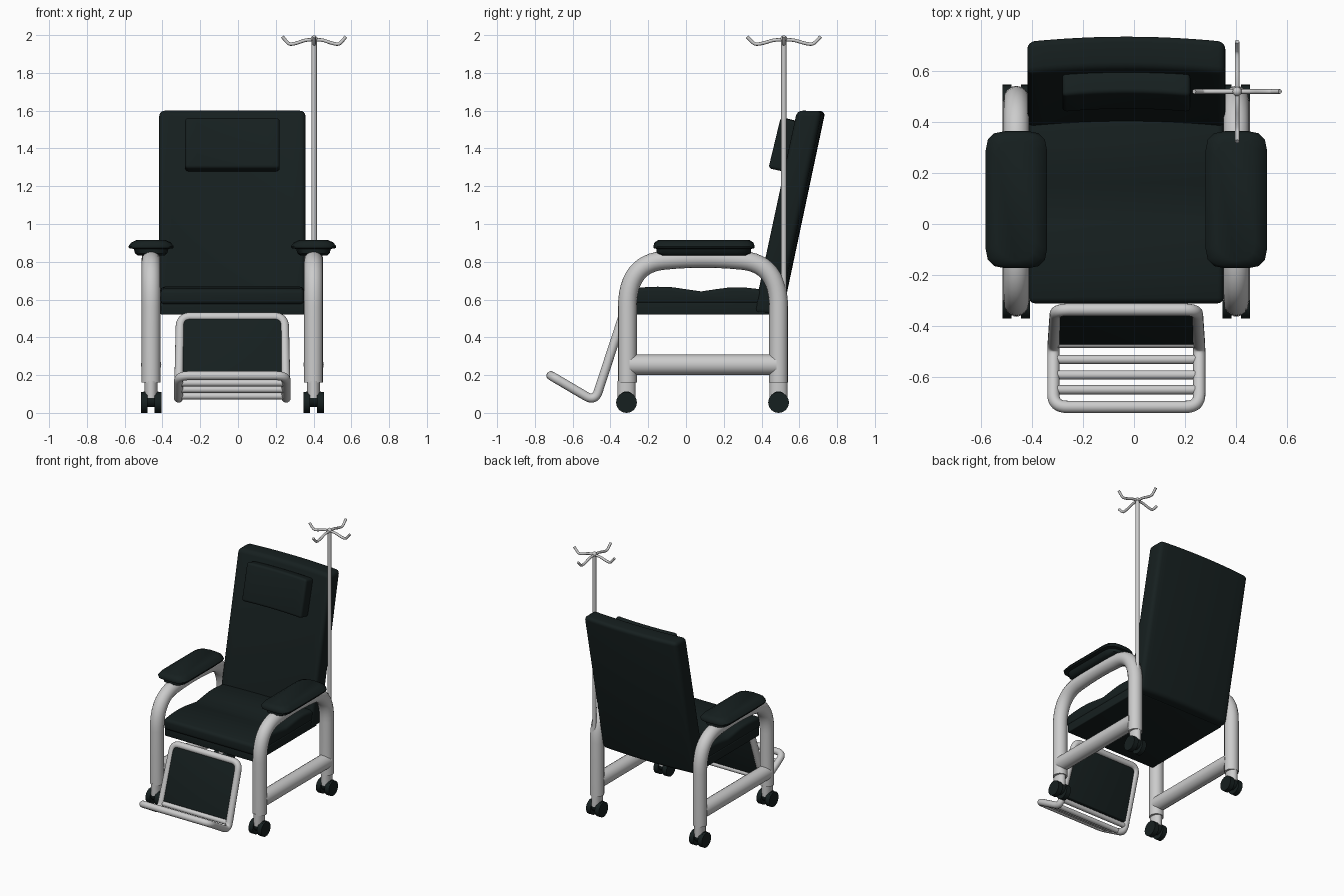
import bpy, bmesh, math
from mathutils import Vector, Matrix

if "Cube" in bpy.data.objects:
    bpy.data.objects.remove(bpy.data.objects["Cube"])

C = -0.03                     # centre line of the chair body
black = bpy.data.materials.new("black_upholstery")
black.diffuse_color = (0.008, 0.014, 0.014, 1)
black.use_nodes = True
black.node_tree.nodes["Principled BSDF"].inputs["Base Color"].default_value = black.diffuse_color


def finish(name, bm, mat=None, angle=40):
    bmesh.ops.recalc_face_normals(bm, faces=bm.faces)
    me = bpy.data.meshes.new(name)
    bm.to_mesh(me)
    bm.free()
    ob = bpy.data.objects.new(name, me)
    bpy.context.collection.objects.link(ob)
    if mat:
        me.materials.append(mat)
    smooth(ob, angle)
    return ob


def smooth(ob, angle=40):
    bpy.ops.object.select_all(action='DESELECT')
    ob.select_set(True)
    bpy.context.view_layer.objects.active = ob
    bpy.ops.object.shade_smooth_by_angle(angle=math.radians(angle))


def fillet(pts, r, closed=False, n=8):
    """Round the corners of a polyline with small quadratic curves."""
    pts = [Vector(p) for p in pts]
    out = []
    for i, p in enumerate(pts):
        if not closed and i in (0, len(pts) - 1):
            out.append(p)
            continue
        a, b = pts[i - 1] - p, pts[(i + 1) % len(pts)] - p
        s = p + a.normalized() * min(r, a.length * 0.48)
        e = p + b.normalized() * min(r, b.length * 0.48)
        for k in range(n + 1):
            t = k / n
            out.append(s * (1 - t) ** 2 + p * 2 * t * (1 - t) + e * t * t)
    return out


def tube(name, pts, radius, closed=False, res=6):
    cu = bpy.data.curves.new(name, 'CURVE')
    cu.dimensions = '3D'
    cu.bevel_depth, cu.bevel_resolution, cu.use_fill_caps = radius, res, True
    sp = cu.splines.new('POLY')
    sp.points.add(len(pts) - 1)
    for q, p in zip(sp.points, pts):
        q.co = (*p, 1)
    sp.use_cyclic_u = closed
    ob = bpy.data.objects.new(name, cu)
    bpy.context.collection.objects.link(ob)
    bpy.ops.object.select_all(action='DESELECT')
    ob.select_set(True)
    bpy.context.view_layer.objects.active = ob
    bpy.ops.object.convert(target='MESH')
    smooth(bpy.context.object)


def loft(bm, rings):
    rows = [[bm.verts.new(p) for p in r] for r in rings]
    n = len(rows[0])
    for a, b in zip(rows, rows[1:]):
        for i in range(n):
            bm.faces.new((a[i], a[(i + 1) % n], b[(i + 1) % n], b[i]))
    bm.faces.new(rows[0])
    bm.faces.new(rows[-1])


def cushion(name, profile, x0, x1, bevel, bow=0.0, segs=1):
    """Extrude a (y, z) side profile across x, bowed backwards, with soft edges."""
    bm = bmesh.new()
    rings = []
    for k in range(segs + 1):
        u = 2 * k / segs - 1
        rings.append([(x0 + (x1 - x0) * k / segs, y - bow * u * u, z) for y, z in profile])
    loft(bm, rings)
    bmesh.ops.recalc_face_normals(bm, faces=bm.faces)
    edges = [e for e in bm.edges if e.calc_face_angle(0) > 0.6]
    bmesh.ops.bevel(bm, geom=edges, offset=bevel, segments=4, profile=0.5, affect='EDGES')
    return finish(name, bm, black)


def cylinder(name, centre, r, depth, axis, mat=None, scale=(1, 1, 1)):
    bm = bmesh.new()
    rot = Matrix.Rotation(math.pi / 2, 4, 'Y') if axis == 'X' else Matrix()
    bmesh.ops.create_cone(bm, cap_ends=True, segments=24, radius1=r, radius2=r, depth=depth,
                          matrix=Matrix.Translation(centre) @ Matrix.Diagonal((*scale, 1)) @ rot)
    return finish(name, bm, mat)


# Seat base and wavy seat cushion
cushion("seat_base", [(-0.29, 0.52), (0.44, 0.52), (0.44, 0.585), (-0.29, 0.585)],
        C - 0.38, C + 0.38, 0.006)
wave = [(0.45, 0.645), (0.38, 0.656), (0.30, 0.665), (0.23, 0.664), (0.16, 0.655), (0.08, 0.643),
        (0.01, 0.653), (-0.07, 0.665), (-0.15, 0.668), (-0.22, 0.665), (-0.31, 0.655)]
cushion("seat_cushion", [(-0.31, 0.575), (0.45, 0.575)] + wave, C - 0.38, C + 0.38, 0.022)

# Reclined backrest and head pillow
cushion("backrest", [(0.375, 0.525), (0.51, 0.52), (0.738, 1.598), (0.605, 1.60)],
        C - 0.387, C + 0.387, 0.028, bow=0.02, segs=12)
cushion("head_pillow", [(0.447, 1.295), (0.54, 1.275), (0.605, 1.54), (0.512, 1.565)],
        C - 0.25, C + 0.25, 0.018, bow=0.012, segs=8)

for side, x in (("left", -0.46), ("right", 0.40)):
    # Arched side frame and lower rail
    arch = [(x, -0.31, 0.16), (x, -0.31, 0.79), (x, 0.09, 0.827), (x, 0.49, 0.79), (x, 0.49, 0.16)]
    tube(side + "_side_frame", fillet(arch, 0.23, n=12), 0.05)
    tube(side + "_lower_rail", [(x, -0.30, 0.255), (x, 0.48, 0.255)], 0.054)

    # Padded armrest: stacked rounded outlines (half width, half length, height)
    bm = bmesh.new()
    rings = []
    for hx, hy, z in ((0.07, 0.225, 0.832), (0.085, 0.25, 0.845), (0.092, 0.25, 0.868),
                      (0.117, 0.266, 0.872), (0.12, 0.268, 0.882), (0.105, 0.262, 0.902),
                      (0.075, 0.24, 0.916)):
        box = [(sx * hx, sy * hy, 0) for sx, sy in ((-1, -1), (1, -1), (1, 1), (-1, 1))]
        rings.append([(x + p.x, 0.095 + p.y, z) for p in fillet(box, 0.075, True, 3)])
    loft(bm, rings)
    finish(side + "_armrest", bm, black)

    # Twin-wheel casters
    for end, y in (("front", -0.315), ("rear", 0.49)):
        tag = f"{side}_{end}_caster"
        cylinder(tag + "_stem", (x, y, 0.125), 0.048, 0.09, 'Z', scale=(0.72, 1, 1))
        cylinder(tag + "_hub", (x, y, 0.072), 0.042, 0.08, 'X', black)
        for s in (-1, 1):
            cylinder(tag + "_wheel", (x + s * 0.036, y, 0.055), 0.055, 0.036, 'X', black)

# Footrest: bent frame, padded calf panel and foot bars
w = 0.285
frame = [(C - w + .01, -0.335, 0.508), (C - w, -0.482, 0.06), (C - w, -0.715, 0.197),
         (C + w, -0.715, 0.197), (C + w, -0.482, 0.06), (C + w - .01, -0.335, 0.508)]
tube("footrest_frame", fillet(frame, 0.055, True), 0.024, True)
cushion("calf_panel", [(-0.355, 0.50), (-0.328, 0.50), (-0.442, 0.125), (-0.472, 0.125)],
        C - 0.265, C + 0.265, 0.005)
for y, z in ((-0.467, 0.105), (-0.53, 0.089), (-0.59, 0.124), (-0.648, 0.158)):
    tube("foot_bar", [(C - w, y, z), (C + w, y, z)], 0.018)

# Drip pole with four curved hooks
px, py = 0.403, 0.518
tube("drip_pole", [(px, py, 0.62), (px, py, 1.985)], 0.014)
hook = [(0, 1.975), (0.27, 1.975), (0.55, 1.957), (0.77, 1.95), (0.87, 1.965), (1, 1.992)]
for dx, dy in ((0.168, 0), (-0.168, 0), (0, 0.195), (0, -0.195)):
    pts = [(px + dx * t, py + dy * t, z) for t, z in hook]
    tube("drip_hook", fillet(pts, 0.03, n=4), 0.009, res=4)
bm = bmesh.new()
bmesh.ops.create_uvsphere(bm, u_segments=16, v_segments=10, radius=0.018,
                          matrix=Matrix.Translation((px, py, 1.98)))
finish("pole_cap", bm)
